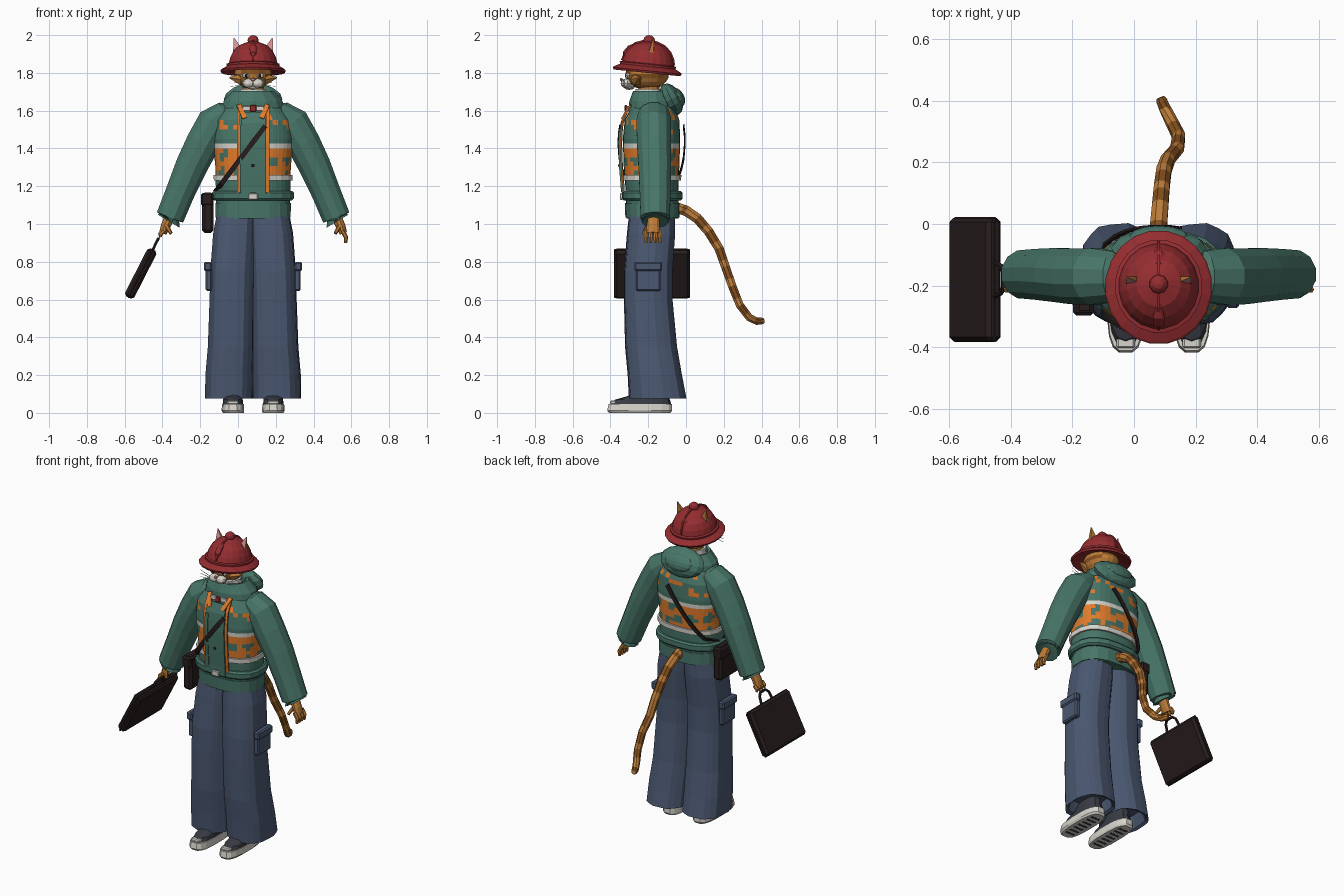
import bpy, bmesh, math
from mathutils import Vector, Matrix

if "Cube" in bpy.data.objects:
    bpy.data.objects.remove(bpy.data.objects["Cube"])

COLOURS = {"teal_cloth": (.065, .18, .14), "vest_orange": (.76, .20, .025), "hat_red": (.30, .026, .030),
           "navy_denim": (.070, .098, .165), "dark_leather": (.022, .013, .013), "off_white": (.68, .66, .60),
           "ginger_fur": (.50, .20, .04), "brown_fur": (.23, .08, .013), "ear_pink": (.65, .30, .30),
           "shoe_grey": (.040, .044, .058)}
MAT = {}
for key, c in COLOURS.items():
    MAT[key] = bpy.data.materials.new(key)
    MAT[key].diffuse_color = (*c, 1)
CX = .08  # body centre line


def finish(name, bm, mats, rule=None):
    """Turn a bmesh into an object, colouring faces by rule(centre, normal)."""
    bmesh.ops.recalc_face_normals(bm, faces=bm.faces)
    if rule:
        for f in bm.faces:
            f.material_index = rule(f.calc_center_median(), f.normal)
    me = bpy.data.meshes.new(name)
    bm.to_mesh(me)
    bm.free()
    for m in mats.split():
        me.materials.append(MAT[m])
    ob = bpy.data.objects.new(name, me)
    bpy.context.collection.objects.link(ob)
    return ob


def loft(name, rings, mats, ref=(1, 0, 0), sides=12, level=False, power=1.0, fold=0, rule=None):
    """Skin rings of (x, y, z, radius along ref, other radius)."""
    bm, loops = bmesh.new(), []
    P = [Vector(r[:3]) for r in rings]
    k = 1 / math.cos(math.pi / 4) if sides == 4 else 1
    for i, r in enumerate(rings):
        t = Vector((0, 0, 1)) if level else (P[min(i + 1, len(P) - 1)] - P[max(i - 1, 0)]).normalized()
        u = Vector(ref)
        u = (u - t * u.dot(t)).normalized()
        v = t.cross(u)
        loop = []
        for j in range(sides):
            a = 2 * math.pi * (j + .5) / sides
            c, s = math.cos(a), math.sin(a)
            c, s = math.copysign(abs(c) ** power, c), math.copysign(abs(s) ** power, s)
            w = k * (1 + fold * (-1) ** j)
            loop.append(bm.verts.new(P[i] + u * c * r[3] * w + v * s * r[4] * w))
        loops.append(loop)
    for a, b in zip(loops, loops[1:]):
        for j in range(sides):
            bm.faces.new((a[j], a[j - 1], b[j - 1], b[j]))
    bm.faces.new(loops[0])
    bm.faces.new(loops[-1])
    return finish(name, bm, mats, rule)


def ball(name, loc, size, mats, rot=0, seg=12, rule=None):
    bm = bmesh.new()
    bmesh.ops.create_uvsphere(bm, u_segments=seg, v_segments=seg * 2 // 3, radius=1)
    bm.transform(Matrix.Translation(loc) @ Matrix.Rotation(rot, 4, 'X') @ Matrix.Diagonal((*size, 1)))
    return finish(name, bm, mats, rule)


def box(name, loc, size, mats, rot_y=0, bevel=.008):
    bm = bmesh.new()
    bmesh.ops.create_cube(bm, size=1)
    bm.transform(Matrix.Diagonal((*size, 1)))
    if bevel:
        bmesh.ops.bevel(bm, geom=bm.edges[:], offset=bevel, segments=1, affect='EDGES')
    bm.transform(Matrix.Translation(loc) @ Matrix.Rotation(rot_y, 4, 'Y'))
    return finish(name, bm, mats)


# Jacket body: profile of (z, half width, front y, back y)
PROFILE = [(1.03, .195, -.315, -.04), (1.18, .198, -.32, -.04), (1.30, .20, -.33, -.035), (1.45, .215, -.335, -.03),
           (1.55, .205, -.325, -.035), (1.61, .165, -.295, -.055), (1.66, .10, -.26, -.09)]


def body(z):
    z = min(max(z, PROFILE[0][0]), PROFILE[-1][0])
    for p, q in zip(PROFILE, PROFILE[1:]):
        if z <= q[0]:
            f = (z - p[0]) / (q[0] - p[0])
            return [a + (b - a) * f for a, b in zip(p[1:], q[1:])]


def body_ring(z, grow=0):
    w, f, b = body(z)
    return (CX, (f + b) / 2, z, w + grow, (b - f) / 2 + grow)


def strip(name, path, width, mat, front=True, off=.006, ref=(1, 0, 0), n=8, thick=.004):
    """Flat band lying on the jacket along a line from (x, z) to (x, z)."""
    (x0, z0), (x1, z1) = path
    rings = []
    for i in range(n + 1):
        x, z = x0 + (x1 - x0) * i / n, z0 + (z1 - z0) * i / n
        r = body_ring(z)
        d = r[4] * max(0, 1 - (abs(x - CX) / r[3]) ** 2.5) ** .4 + off
        rings.append((x, r[1] - d if front else r[1] + d, z, width / 2, thick))
    loft(name, rings, mat, ref=ref, sides=4)


def vest_rule(c, n):
    a = math.atan2(c.y + .18, c.x - CX)
    if c.y < -.2 and abs(c.x - CX) < .08:
        return 0
    if 1.40 < c.z < 1.425:
        return 2
    if 1.26 < c.z < 1.40:
        return 0 if math.sin(5 * a + 31 * c.z) * math.cos(7 * a - 40 * c.z) > .32 else 1
    if 1.47 < c.z < 1.60:
        return 1 if math.sin(6 * a + 1) * math.cos(9 * a + 50 * c.z) > .42 else 0
    return 0


levels = [1.03, 1.10, 1.18, 1.26, 1.283, 1.306, 1.33, 1.353, 1.376, 1.40, 1.425, 1.45, 1.475, 1.50, 1.525,
          1.55, 1.58, 1.61, 1.66]
loft("jacket_body", [body_ring(z) for z in levels], "teal_cloth vest_orange off_white",
     sides=36, level=True, power=.8, rule=vest_rule)
loft("jacket_hem", [body_ring(1.035, .006), body_ring(1.11, .006)], "teal_cloth", sides=18, level=True, power=.8)
loft("waist_band", [body_ring(1.125, .012), body_ring(1.135, .022), body_ring(1.165, .022), body_ring(1.175, .012)],
     "teal_cloth", sides=18, level=True, power=.8)
loft("reflective_belt", [body_ring(1.23, .012), body_ring(1.26, .012)], "off_white", sides=18, level=True, power=.8)
strip("front_placket", [(CX, 1.14), (CX, 1.59)], .13, "teal_cloth", off=.012, thick=.008)
for s in (-1, 1):
    x = CX + s * .077
    strip("vest_edge", [(x, 1.14), (x, 1.61)], .017, "vest_orange", off=.016)
    strip("placket_pleat", [(CX + s * .058, 1.17), (CX + s * .058, 1.52)], .022, "teal_cloth", off=.023)
    strip("collar_trim", [(CX + s * .045, 1.56), (CX + s * .075, 1.63)], .025, "vest_orange", off=.02)
for z in (1.15, 1.31, 1.44):
    ball("snap_button", (CX, body(z)[1] - .023, z), (.009, .006, .009), "dark_leather", seg=8)
box("buckle", (CX, -.343, 1.145), (.05, .015, .035), "off_white", bevel=.004)

# Shoulder strap and side pouch
for front in (True, False):
    strip("pouch_strap", [(.145, 1.52), (-.12, 1.17)], .026, "dark_leather", front, off=.024, ref=(.8, 0, -.6))
box("side_pouch", (-.16, -.19, 1.06), (.062, .21, .215), "dark_leather", bevel=.015)
box("pouch_flap", (-.164, -.19, 1.13), (.066, .214, .07), "dark_leather", bevel=.01)

# Collar, hood and shirt
loft("collar", [(CX, -.18, 1.59, .175, .125), (CX, -.18, 1.65, .16, .12), (CX, -.185, 1.705, .11, .095),
                (CX, -.185, 1.70, .092, .08), (CX, -.185, 1.66, .08, .07)], "teal_cloth", sides=14, level=True)
ball("hood", (CX, -.078, 1.66), (.155, .055, .09), "teal_cloth", rot=.45)
ball("hood_fold", (CX, -.045, 1.67), (.10, .035, .055), "teal_cloth", rot=.5)
box("shirt_front", (CX, -.308, 1.612), (.115, .012, .028), "off_white", bevel=.003)
box("tie_knot", (CX, -.318, 1.612), (.034, .014, .036), "hat_red", bevel=.004)
loft("shirt_collar", [(CX, -.20, 1.66, .075, .075), (CX, -.20, 1.715, .07, .07)], "off_white", sides=12, level=True)
loft("neck", [(CX, -.19, 1.65, .055, .055), (CX, -.20, 1.76, .06, .06)], "ginger_fur", level=True)

for s in (-1, 1):
    def X(d):
        return CX + s * d
    # Sleeves
    loft("sleeve", [(X(.10), -.17, 1.60, .05, .035), (X(.145), -.17, 1.585, .085, .07), (X(.205), -.17, 1.535, .095, .096),
                    (X(.265), -.17, 1.43, .093, .093), (X(.325), -.165, 1.31, .09, .088), (X(.385), -.163, 1.17, .085, .08),
                    (X(.44), -.163, 1.035, .08, .077), (X(.447), -.163, 1.015, .073, .07), (X(.437), -.163, 1.04, .05, .05)],
         "teal_cloth", ref=(0, 1, 0), sides=12)
    # Paws
    loft("wrist", [(X(.44), -.17, 1.04, .032, .028), (X(.465), -.175, .985, .035, .025), (X(.478), -.175, .95, .038, .02)],
         "ginger_fur", ref=(0, 1, 0), sides=10)
    tip = .90 if s > 0 else .93
    for k in range(4):
        y = -.212 + k * .025
        loft("finger", [(X(.472), y, .965, .012, .012), (X(.492), y, (tip + .96) / 2, .012, .012),
                        (X(.49), y, tip, .008, .008)], "ginger_fur", ref=(0, 1, 0), sides=6)
    loft("thumb", [(X(.455), -.205, .985, .012, .012), (X(.435), -.225, .95, .009, .009)], "ginger_fur",
         ref=(0, 1, 0), sides=6)
    # Trouser legs
    loft("trouser_leg", [(X(.085), -.18, 1.06, .105, .12), (X(.096), -.185, .95, .115, .127), (X(.108), -.20, .75, .118, .128),
                         (X(.112), -.20, .6, .118, .128), (X(.117), -.185, .35, .122, .137), (X(.125), -.165, .2, .127, .143),
                         (X(.127), -.15, .075, .127, .152), (X(.127), -.15, .085, .112, .13), (X(.12), -.16, .16, .10, .11)],
         "navy_denim", sides=20, level=True, power=.8, fold=.015)
    box("cargo_pocket", (X(.234), -.20, .715), (.035, .13, .14), "navy_denim")
    box("pocket_flap", (X(.24), -.20, .775), (.04, .145, .05), "navy_denim")
    # Shoes
    loft("shoe_sole", [(X(.105), -.245, 0, .056, .165), (X(.107), -.245, .012, .061, .174), (X(.107), -.242, .048, .058, .17)],
         "off_white", sides=16, level=True, power=.65)
    loft("shoe_upper", [(X(.107), -.238, .047, .055, .16), (X(.107), -.23, .07, .053, .145), (X(.107), -.20, .09, .048, .105),
                        (X(.107), -.18, .13, .045, .08)], "shoe_grey", sides=14, level=True, power=.75)
    box("toe_cap", (X(.107), -.385, .055), (.06, .035, .02), "off_white", bevel=.006)
    for k in range(7):
        box("sole_tread", (X(.105), -.36 + k * .038, .0025), (.065, .018, .006), "shoe_grey", bevel=0)
    # Ears with pink fronts
    loft("ear", [(X(.072), -.19, 1.87, .036, .014), (X(.085), -.18, 1.93, .021, .010), (X(.102), -.172, 1.985, .002, .002)],
         "ginger_fur ear_pink", sides=4, rule=lambda c, n: int(n.y < -.5))
    # Cheeks, eyes and whiskers
    loft("cheek_tuft", [(X(.06), -.26, 1.765, .035, .035), (X(.125), -.25, 1.775, .004, .004)], "ginger_fur",
         ref=(0, 0, 1), sides=6)
    ball("muzzle_puff", (X(.025), -.318, 1.745), (.034, .028, .025), "off_white", seg=10)
    ball("eye", (X(.038), -.306, 1.785), (.022, .016, .014), "off_white", seg=10)
    ball("pupil", (X(.036), -.318, 1.785), (.008, .006, .011), "dark_leather", seg=8)
    for k in (-1, 0, 1):
        loft("whisker", [(X(.035), -.335, 1.745 + k * .008, .0015, .0015), (X(.125), -.32, 1.75 + k * .022, .0006, .0006)],
             "off_white", ref=(0, 0, 1), sides=4)

# Head
ball("head", (CX, -.205, 1.795), (.10, .115, .085), "ginger_fur brown_fur", seg=18,
     rule=lambda c, n: int(math.sin(70 * c.z + 25 * abs(c.x - CX)) > .65))
ball("chin", (CX, -.30, 1.728), (.035, .03, .018), "off_white", seg=10)
ball("nose", (CX, -.342, 1.764), (.012, .008, .009), "ear_pink", seg=8)

# Hat, tipped slightly back
hat_profile = [(.10, .01), (.168, -.012), (.174, 0), (.168, .006), (.14, .022), (.142, .034), (.13, .038), (.122, .07),
               (.104, .105), (.072, .135), (.035, .15), (.012, .153)]
hat = loft("hat", [(0, 0, z, r, r * 1.07) for r, z in hat_profile], "hat_red", sides=20, level=True)
ridge = loft("hat_ridge", [(0, 1.07 * r * k, z + .004, .005, .005) for k, pr in ((-1, hat_profile[6:]), (1, hat_profile[:5:-1]))
                           for r, z in pr], "hat_red", sides=4)
for ob in (hat, ridge):
    ob.data.transform(Matrix.Translation((CX, -.205, 1.812)) @ Matrix.Rotation(-.1, 4, 'X'))
ball("hat_bobble", (CX, -.195, 1.972), (.031, .031, .028), "hat_red", seg=10)
loft("hat_front_drop", [(CX, -.26, 1.955, .008, .006), (CX, -.30, 1.935, .02, .012), (CX, -.325, 1.905, .018, .012),
                        (CX, -.33, 1.89, .008, .005)], "hat_red", sides=8)
loft("hat_back_drop", [(CX, -.13, 1.945, .008, .006), (CX, -.10, 1.915, .02, .012), (CX, -.08, 1.885, .012, .008)],
     "hat_red", sides=8)

# Tail, with bands of darker fur
tail_points = [(.08, -.06, 1.09), (.08, 0, 1.07), (.085, .06, 1.03), (.09, .12, .96), (.097, .175, .87), (.11, .21, .77),
               (.14, .245, .67), (.145, .285, .57), (.12, .335, .505), (.10, .375, .485), (.085, .41, .487)]
tail = []
for i in range(len(tail_points) - 1):
    a, b = Vector(tail_points[i]), Vector(tail_points[i + 1])
    for f in (0, .65):
        r = .031 - .0012 * (i + f)
        tail.append((*a.lerp(b, f), r, r))
tail.append((*tail_points[-1], .015, .015))
loft("tail", tail, "ginger_fur brown_fur", sides=8,
     rule=lambda c, n: int(math.sin(45 * (c.y - c.z)) > .55 and n.z > -.6))

# Briefcase with seam and handle
tilt = math.atan2(.455, .89)
box("briefcase", (-.515, -.18, .738), (.055, .40, .285), "dark_leather", rot_y=tilt, bevel=.014)
box("briefcase_seam", (-.515, -.18, .738), (.012, .404, .289), "dark_leather", rot_y=tilt, bevel=.004)
loft("briefcase_handle", [(-.452, -.235, .86, .008, .008), (-.432, -.225, .905, .008, .008), (-.422, -.205, .922, .009, .009),
                          (-.422, -.155, .922, .009, .009), (-.432, -.135, .905, .008, .008), (-.452, -.125, .86, .008, .008)],
     "dark_leather", ref=(.89, 0, -.455), sides=6)

for m in bpy.data.materials:
    if m.users and not m.is_grease_pencil:
        m.use_nodes = True
        m.node_tree.nodes["Principled BSDF"].inputs["Base Color"].default_value = m.diffuse_color
